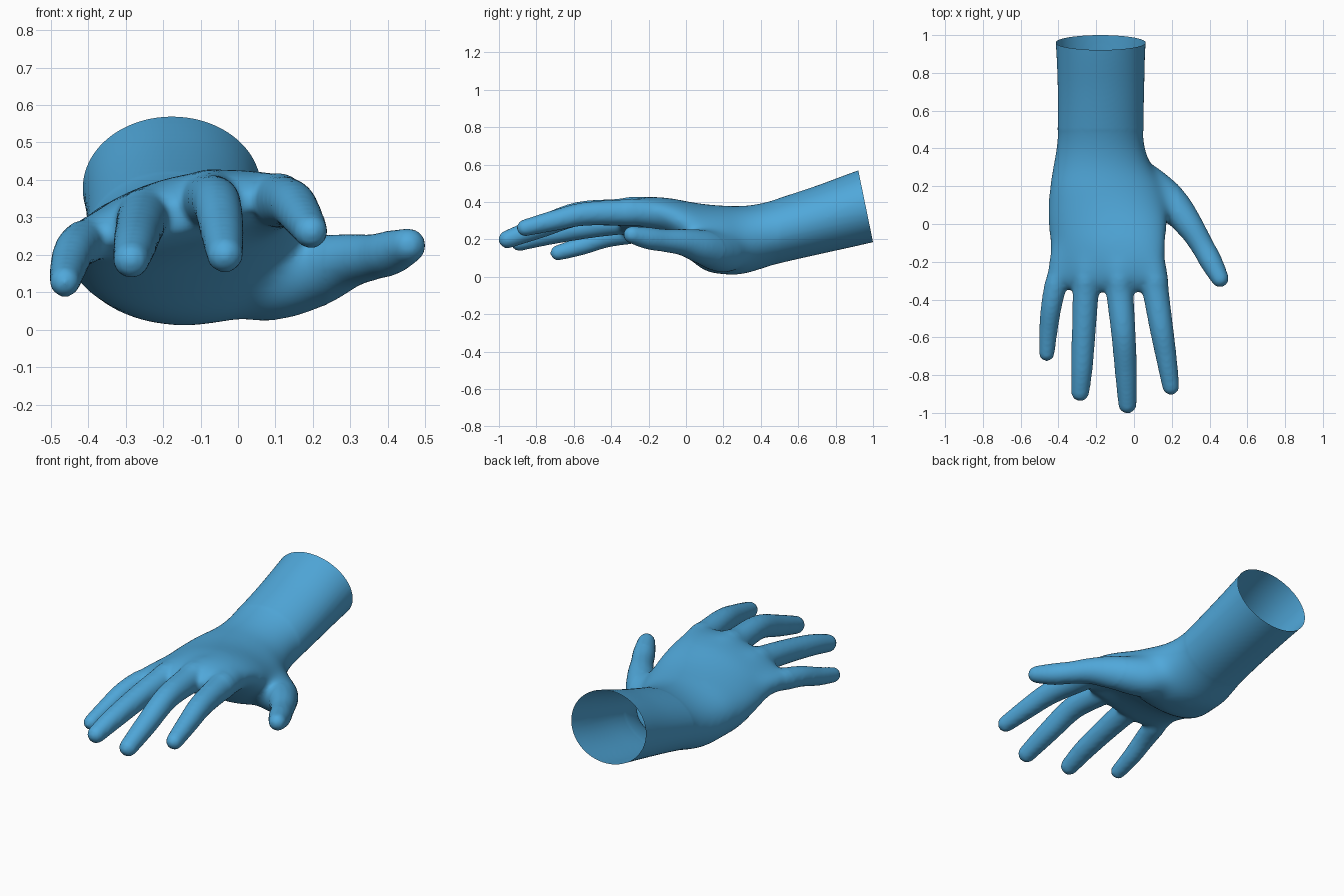
import bpy, bmesh
from math import sin, cos, pi, radians
from mathutils import Vector

cube = bpy.data.objects.get("Cube")
if cube:
    bpy.data.objects.remove(cube)

bm = bmesh.new()


def spline(points, steps=8):
    """Smooth rows of numbers with a Catmull-Rom spline."""
    pts = [points[0]] + list(points) + [points[-1]]
    out = []
    for p0, p1, p2, p3 in zip(pts, pts[1:], pts[2:], pts[3:]):
        for i in range(steps):
            t = i / steps
            out.append([b + 0.5 * t * (c - a + t * (2*a - 5*b + 4*c - d
                        + t * (3*b - 3*c + d - a)))
                        for a, b, c, d in zip(p0, p1, p2, p3)])
    return out + [list(points[-1])]


def loft(rings):
    """Skin a closed tube over rings of equal length."""
    rows = [[bm.verts.new(p) for p in ring] for ring in rings]
    n = len(rows[0])
    for r0, r1 in zip(rows, rows[1:]):
        for i in range(n):
            j = (i + 1) % n
            bm.faces.new((r0[i], r0[j], r1[j], r1[i]))
    bm.faces.new(rows[0])
    bm.faces.new(rows[-1][::-1])


def palm_ring(y, cx, cz, a, b, roll, arch, n=56):
    """Rolled ellipse whose sides droop by the arch amount."""
    ring = []
    for i in range(n):
        t = 2 * pi * i / n
        u, v = a * cos(t), b * sin(t) - arch * (cos(t) ** 2 - 0.3)
        c, s = cos(radians(roll)), sin(radians(roll))
        ring.append(Vector((cx + u*c - v*s, y, cz + u*s + v*c)))
    return ring


def digit(points, n=24):
    """Round tube along (x, y, z, radius) points with a domed tip."""
    rows = spline(points)
    centres = [Vector(r[:3]) for r in rows]
    radii = [r[3] + 0.007 for r in rows]
    tip, tip_r = centres[-1], radii[-1]
    axis = (tip - centres[-3]).normalized()
    for k in range(1, 7):
        a = k * pi / 2 / 6.3
        centres.append(tip + axis * tip_r * sin(a))
        radii.append(tip_r * cos(a))
    rings = []
    for i, (c, r) in enumerate(zip(centres, radii)):
        t = centres[min(i + 1, len(centres) - 1)] - centres[max(i - 1, 0)]
        side = t.cross(Vector((0, 0, 1))).normalized()
        up = side.cross(t).normalized()
        rings.append([c + r * (side * cos(2*pi*k/n) + up * sin(2*pi*k/n))
                      for k in range(n)])
    loft(rings)


# Forearm, wrist and palm: y, centre x, centre z, half width, half height, roll, arch
loft([palm_ring(*row) for row in spline([
    (1.12, -.178, .425, .250, .212, 0, 0),
    (.90, -.176, .362, .235, .200, 0, 0),
    (.70, -.175, .303, .229, .185, 0, 0),
    (.50, -.177, .247, .228, .175, 0, 0),
    (.40, -.176, .217, .237, .176, 0, 0),
    (.30, -.166, .196, .265, .183, -2, 0),
    (.20, -.145, .197, .302, .184, -3, 0),
    (.10, -.140, .211, .317, .178, 2, 0),
    (.00, -.140, .254, .320, .144, 8, .01),
    (-.10, -.140, .289, .316, .118, 12, .02),
    (-.20, -.142, .307, .309, .099, 14, .015),
    (-.28, -.145, .309, .290, .084, 14, .01),
    (-.33, -.145, .308, .250, .062, 14, .01),
    (-.36, -.130, .308, .190, .036, 14, .01)])])

# Fingers, each starting from a hand bone buried in the palm
fingers = {
    "index": [(.088, -.20, .338, .072), (.115, -.36, .343, .063),
              (.145, -.55, .335, .056), (.17, -.70, .302, .049),
              (.195, -.86, .262, .039)],
    "middle": [(-.08, -.20, .348, .075), (-.075, -.36, .345, .066),
               (-.056, -.58, .335, .058), (-.043, -.78, .265, .052),
               (-.035, -.955, .200, .042)],
    "ring": [(-.24, -.20, .308, .071), (-.255, -.36, .294, .063),
             (-.265, -.55, .265, .057), (-.275, -.75, .225, .051),
             (-.285, -.89, .186, .042)],
    "little": [(-.37, -.12, .250, .056), (-.402, -.27, .238, .055),
               (-.435, -.42, .213, .049), (-.453, -.56, .165, .043),
               (-.462, -.685, .128, .035)]}
for path in fingers.values():
    digit([(path[0][0] * 0.5 - .08, .08, .26, .06)] + path)

# Thumb with its fleshy base, rooted inside the wrist
digit([(-.08, .36, .190, .05), (.03, .235, .138, .102), (.12, .165, .138, .105),
       (.215, .085, .160, .087), (.295, -.01, .184, .066),
       (.358, -.11, .194, .055), (.408, -.20, .206, .053),
       (.455, -.288, .225, .041)])

bmesh.ops.recalc_face_normals(bm, faces=bm.faces)
mesh = bpy.data.meshes.new("hand")
bm.to_mesh(mesh)
bm.free()
hand = bpy.data.objects.new("hand", mesh)
bpy.context.scene.collection.objects.link(hand)

# Fuse the parts into one skin and soften the joins
fuse = hand.modifiers.new("fuse", 'REMESH')
fuse.mode = 'VOXEL'
fuse.voxel_size = 0.011
soften = hand.modifiers.new("soften", 'SMOOTH')
soften.factor = 0.5
soften.iterations = 12
bpy.context.view_layer.update()
graph = bpy.context.evaluated_depsgraph_get()
skin = bpy.data.meshes.new_from_object(hand.evaluated_get(graph))
hand.modifiers.clear()
hand.data = skin

# Blend knuckles and thumb base further into the palm
bm = bmesh.new()
bm.from_mesh(skin)
for limit in (-.31, -.29, -.27):
    palm = [v for v in bm.verts if limit < v.co.y < .5 and v.co.x < .5 + limit]
    for _ in range(14):
        bmesh.ops.smooth_vert(bm, verts=palm, factor=0.5, use_axis_x=True,
                              use_axis_y=True, use_axis_z=True)

# Slanted open cut at the end of the forearm
bmesh.ops.bisect_plane(bm, geom=bm.verts[:] + bm.edges[:] + bm.faces[:],
                       plane_co=(0, 1.0, .185), plane_no=(0, .38, .078),
                       clear_outer=True)
for face in bm.faces:
    face.smooth = True
bm.to_mesh(skin)
bm.free()

# Skin colour
blue = bpy.data.materials.new("soft_blue")
blue.use_nodes = True
colour = (.08, .39, .70, 1)
blue.diffuse_color = colour
blue.node_tree.nodes["Principled BSDF"].inputs["Base Color"].default_value = colour
skin.materials.clear()
skin.materials.append(blue)
